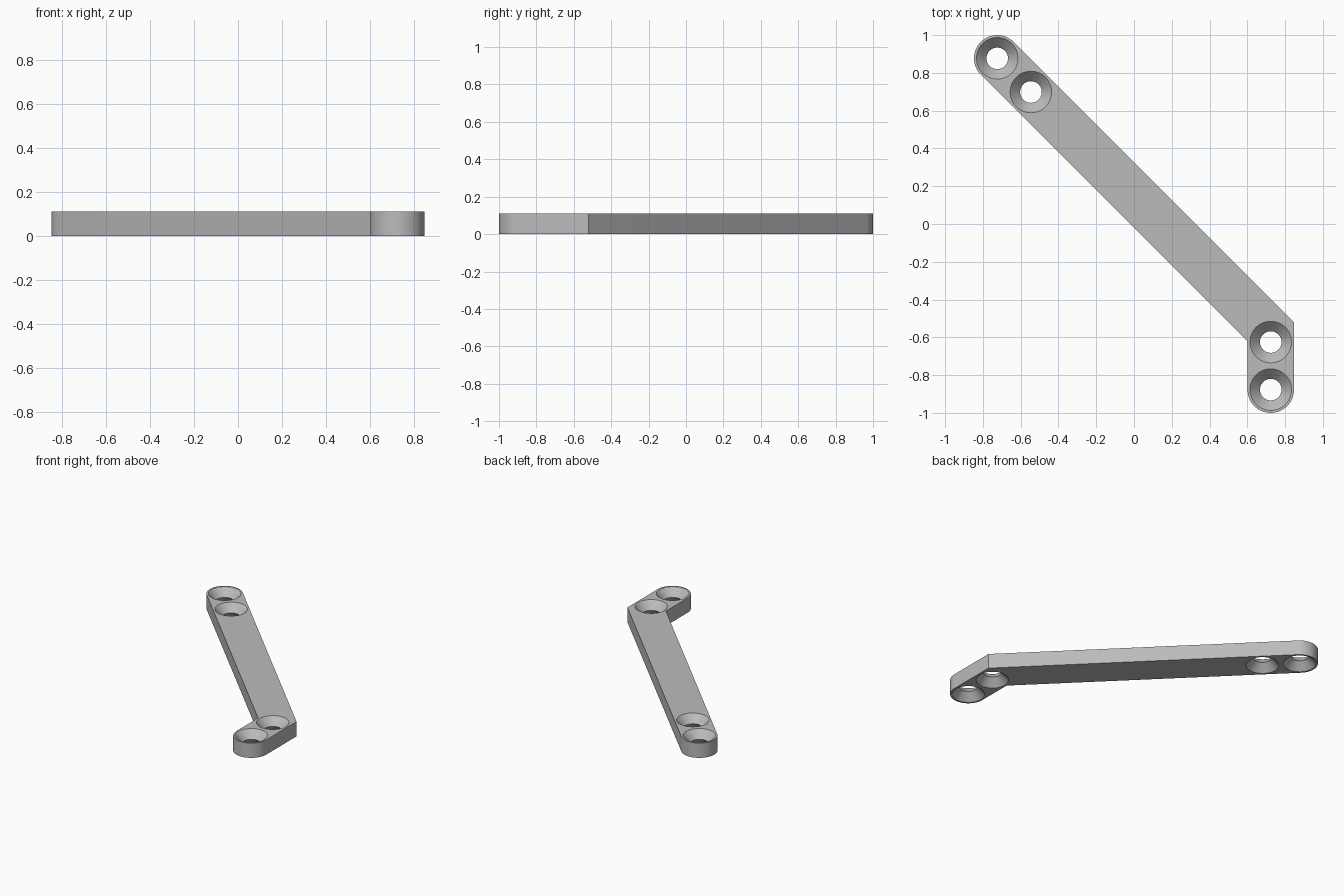
import bpy, bmesh, math
from mathutils import Vector

cube = bpy.data.objects.get("Cube")
if cube:
    bpy.data.objects.remove(cube, do_unlink=True)

H, R = 0.11, 0.123           # plate thickness and half width
WAIST, RIM = 0.057, 0.11     # hole radii at mid height and at the surface
PITCH = 0.252                # hole spacing
far_end = Vector((-0.724, 0.877))
near_end = Vector((0.724, -0.877))
bend = Vector((0.724, -0.571))
along = (bend - far_end).normalized()

grey = bpy.data.materials.new("light grey")
grey.use_nodes = True
colour = (0.5, 0.5, 0.5, 1)
grey.diffuse_color = colour
grey.node_tree.nodes["Principled BSDF"].inputs["Base Color"].default_value = colour


def add_object(name, bm):
    bmesh.ops.recalc_face_normals(bm, faces=bm.faces)
    mesh = bpy.data.meshes.new(name)
    bm.to_mesh(mesh)
    bm.free()
    mesh.materials.append(grey)
    obj = bpy.data.objects.new(name, mesh)
    bpy.context.collection.objects.link(obj)
    return obj


def arc(centre, start, steps=32):
    """Half circle, counter-clockwise from the start angle."""
    return [centre + R * Vector((math.cos(start + math.pi * i / steps),
                                 math.sin(start + math.pi * i / steps)))
            for i in range(steps + 1)]


# Bent bar: rounded ends joined by mitred corners
miter = Vector((R, R * math.tan(math.pi / 8)))
outline = (arc(far_end, math.pi / 4) + [bend - miter]
           + arc(near_end, math.pi) + [bend + miter])
bm = bmesh.new()
face = bm.faces.new([bm.verts.new((p.x, p.y, 0)) for p in outline])
top = bmesh.ops.extrude_face_region(bm, geom=[face])["geom"]
bmesh.ops.translate(bm, vec=(0, 0, H),
                    verts=[v for v in top if isinstance(v, bmesh.types.BMVert)])
bracket = add_object("bent_bracket", bm)

# Hourglass cutters for the holes countersunk from both sides
bm = bmesh.new()
over = 0.02
slope = (RIM - WAIST) / (H / 2)
wide = RIM + slope * over
holes = [far_end, far_end + along * PITCH,
         near_end, near_end + Vector((0, PITCH))]
for c in holes:
    rings = []
    for z, r in ((-over, wide), (H / 2, WAIST), (H + over, wide)):
        rings.append(bmesh.ops.create_circle(bm, segments=64, radius=r)["verts"])
        bmesh.ops.translate(bm, verts=rings[-1], vec=(c.x, c.y, z))
    for low, high in zip(rings, rings[1:]):
        for i in range(64):
            bm.faces.new((low[i - 1], low[i], high[i], high[i - 1]))
    bm.faces.new(rings[0])
    bm.faces.new(rings[-1])
cutter = add_object("hole_cutter", bm)
cutter.hide_render = True

# Cut the holes and bake the result
cut = bracket.modifiers.new("holes", "BOOLEAN")
cut.operation = "DIFFERENCE"
cut.solver = "EXACT"
cut.use_self = True          # neighbouring cutters overlap above the surface
cut.object = cutter
bpy.ops.object.select_all(action="DESELECT")
bracket.select_set(True)
bpy.context.view_layer.objects.active = bracket
bpy.ops.object.modifier_apply(modifier=cut.name)
bpy.data.objects.remove(cutter, do_unlink=True)
bpy.ops.object.shade_smooth_by_angle(angle=math.radians(30))
